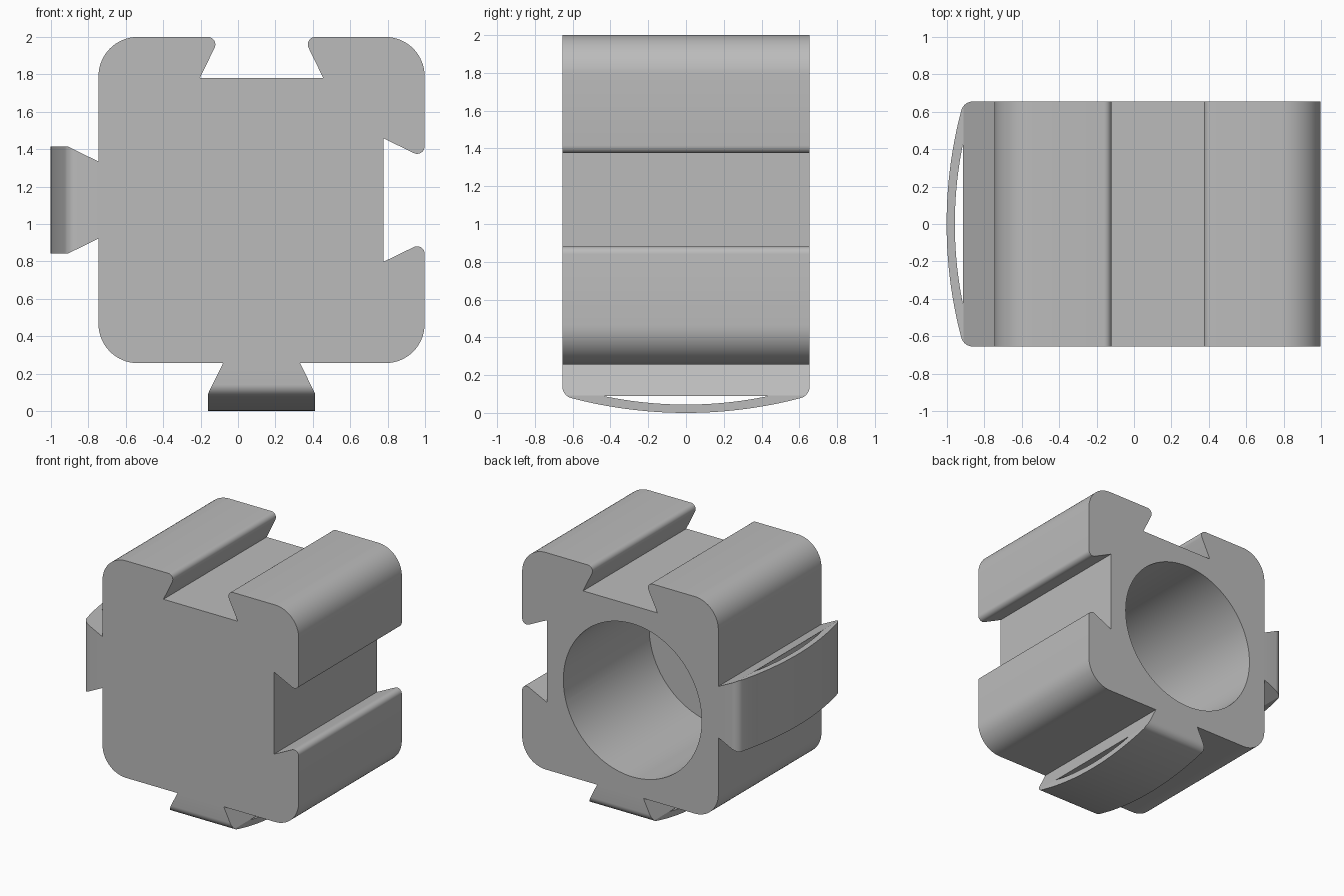
import bpy, bmesh
from math import sin, cos, radians, sqrt
from mathutils import Vector

if "Cube" in bpy.data.objects:
    bpy.data.objects.remove(bpy.data.objects["Cube"])

grey = bpy.data.materials.new("light grey")
grey.use_nodes = True
COLOUR = (0.5, 0.5, 0.5, 1)
grey.diffuse_color = COLOUR
grey.node_tree.nodes["Principled BSDF"].inputs["Base Color"].default_value = COLOUR

CX, CZ = 0.126, 1.128      # centre of the square body
HALF = 0.872               # half width of the square body
DEEP = 0.655               # half length along y
SLOT = 0.22                # dovetail slot depth, also the closed wall thickness
TAB = 0.256                # how far a tab stands out


def arc(cu, cv, r, start, end, steps):
    """Points on a circular arc, angles in degrees."""
    angles = [radians(start + (end - start) * i / steps) for i in range(steps + 1)]
    return [(cu + r * cos(a), cv + r * sin(a)) for a in angles]


def bow(half, top, sag, steps):
    """Shallow arch from +half to -half."""
    r = (half ** 2 + sag ** 2) / (2 * sag)
    us = [half * (1 - 2 * i / steps) for i in range(steps + 1)]
    return [(u, top - r + sqrt(r * r - u * u)) for u in us]


def prism(name, points, sweep):
    """Close a 3D outline into a face and sweep it along a vector."""
    bm = bmesh.new()
    face = bm.faces.new([bm.verts.new(p) for p in points])
    ext = bmesh.ops.extrude_face_region(bm, geom=[face], use_keep_orig=True)
    moved = [g for g in ext["geom"] if isinstance(g, bmesh.types.BMVert)]
    bmesh.ops.translate(bm, verts=moved, vec=Vector(sweep))
    bmesh.ops.recalc_face_normals(bm, faces=bm.faces)
    mesh = bpy.data.meshes.new(name)
    bm.to_mesh(mesh)
    bm.free()
    mesh.materials.append(grey)
    obj = bpy.data.objects.new(name, mesh)
    bpy.context.collection.objects.link(obj)
    return obj


def select(obj):
    bpy.ops.object.select_all(action="DESELECT")
    obj.select_set(True)
    bpy.context.view_layer.objects.active = obj


def combine(obj, tool, operation):
    """Apply a boolean and discard its tool."""
    tool.hide_render = True
    mod = obj.modifiers.new(operation.lower(), "BOOLEAN")
    mod.operation, mod.object, mod.solver = operation, tool, "EXACT"
    select(obj)
    bpy.ops.object.modifier_apply(modifier=mod.name)
    bpy.data.objects.remove(tool)


def finish(obj):
    select(obj)
    bpy.ops.object.shade_smooth_by_angle(angle=radians(25))


# Body outline: rounded square with rounded-lip dovetail slots on two sides
lip = [(0.33, -SLOT)] + arc(0.287, -0.04, 0.04, 206, 90, 8)
slot = [(-u, d) for u, d in reversed(lip)] + lip
R = 0.21
K = HALF - R
outline = arc(K, -K, R, -90, 0, 16)
outline += [(HALF + d, u) for u, d in slot]
outline += arc(K, K, R, 0, 90, 16)
outline += [(-u, HALF + d) for u, d in slot]
outline += arc(-K, K, R, 90, 180, 16)
outline += arc(-K, -K, R, 180, 270, 16)
body = prism("slotted_body", [(CX + u, -DEEP, CZ + v) for u, v in outline], (0, 2 * DEEP, 0))

# Blind round bore, open at the back
ring = arc(0.017, 1.018, 0.615, 0, 360, 96)[:-1]
bore = prism("bore_cutter", [(x, SLOT - DEEP, z) for x, z in ring], (0, 2 * DEEP, 0))
combine(body, bore, "DIFFERENCE")
finish(body)

# Dovetail tabs: bowed end with a spring gap behind it
corner = arc(0.59, 0.115, 0.065, 0, 75, 10)
side = [(DEEP, 0)] + corner[:-1]
bowed = side + bow(corner[-1][0], TAB, TAB - corner[-1][1], 28)
bowed += [(-u, d) for u, d in reversed(side)]
gap = bow(0.435, 0.212, 0.045, 24)
wedge = [(0.206, 0), (0.287, 0.165), (0.287, 0.4)]
wedge += [(-w, d) for w, d in reversed(wedge)]


def tab(name, place):
    """place maps (width, y, distance outward) to model space."""
    sweep = place(0.8, 0, 0) - place(0, 0, 0)
    obj = prism(name, [place(-0.4, y, d) for y, d in bowed], sweep)
    hole = prism("gap_cutter", [place(-0.4, y, d) for y, d in gap], sweep)
    hole.scale = (1, 1, 1)
    combine(obj, hole, "DIFFERENCE")
    keep = prism("wedge_cutter", [place(w, -1, d) for w, d in wedge], (0, 2, 0))
    combine(obj, keep, "INTERSECT")
    finish(obj)


tab("bottom_tab", lambda w, y, d: Vector((CX + w, y, CZ - HALF - d)))
tab("right_tab", lambda w, y, d: Vector((CX - HALF - d, y, CZ + w)))
